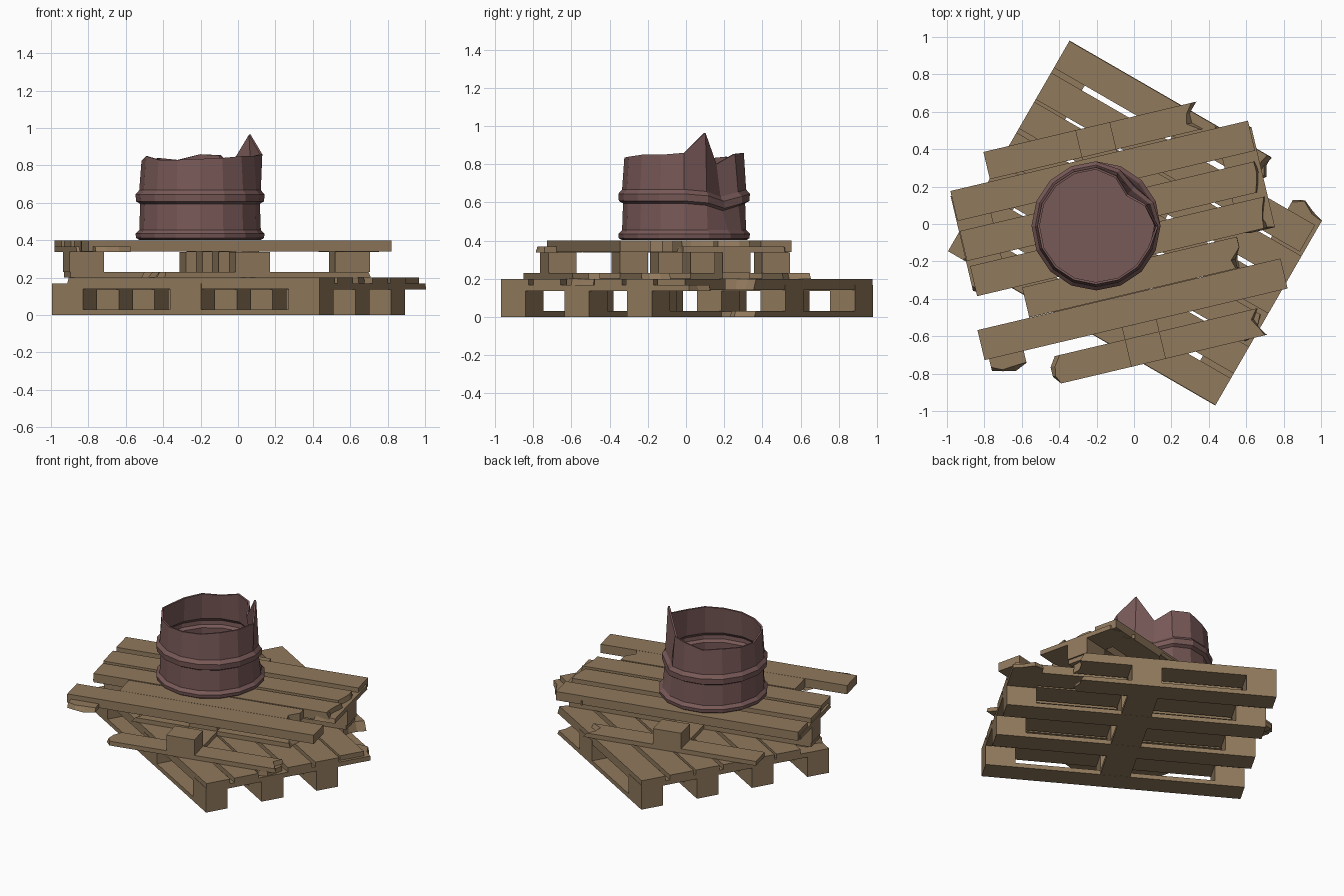
import bpy, bmesh, math, random
from mathutils import Matrix

if "Cube" in bpy.data.objects:
    bpy.data.objects.remove(bpy.data.objects["Cube"])
random.seed(4)


def material(name, col):
    m = bpy.data.materials.new(name)
    m.diffuse_color = (*col, 1)
    m.use_nodes = True
    m.node_tree.nodes["Principled BSDF"].inputs["Base Color"].default_value = m.diffuse_color
    return m


wood = material("weathered wood", (0.282, 0.192, 0.108))
rust = material("rusty red metal", (0.187, 0.100, 0.096))


def finish(bm, name, mat, frame=Matrix()):
    bmesh.ops.recalc_face_normals(bm, faces=bm.faces)
    me = bpy.data.meshes.new(name)
    bm.to_mesh(me)
    bm.free()
    me.materials.append(mat)
    ob = bpy.data.objects.new(name, me)
    ob.matrix_world = frame
    bpy.context.collection.objects.link(ob)
    return ob


def board(name, frame, a0, a1, c, w, z0, z1, broken="", across=False):
    """Board from a0 to a1, centred on c; ends in `broken` (L/R) are splintered."""
    def end(a, sign, jag):
        ts = (0, .3, .65, 1) if jag else (0, 1)
        return [(a - (sign * random.choice((0, .015, .03, .05)) if jag else 0),
                 c - w / 2 + t * w) for t in ts]
    pts = end(a1, 1, "R" in broken) + end(a0, -1, "L" in broken)[::-1]
    if across:
        pts = [(y, x) for x, y in pts]
    bm = bmesh.new()
    f = bm.faces.new([bm.verts.new((x, y, z0)) for x, y in pts])
    r = bmesh.ops.extrude_face_region(bm, geom=[f])
    i = 1 if across else 0
    for v in r["geom"]:
        if isinstance(v, bmesh.types.BMVert):
            v.co.z = z1
            # slant splintered ends a little
            if "R" in broken and v.co[i] > a1 - .1:
                v.co[i] -= random.uniform(0, .03)
            if "L" in broken and v.co[i] < a0 + .1:
                v.co[i] += random.uniform(0, .03)
    return finish(bm, name, wood, frame)


def pallet(name, frame, deck, stringers, runners, blocks):
    for i, (a, b, c, br) in enumerate(deck):
        board(f"{name}_deck_plank_{i}", frame, a, b, c, .165, .14, .2, br)
    for i, (a, b, c, br) in enumerate(stringers):
        board(f"{name}_stringer_{i}", frame, a, b, c, .19, .137, .168, br, True)
    for i, (a, b, c, br) in enumerate(runners):
        board(f"{name}_runner_{i}", frame, a, b, c, .15, 0, .03, br)
    board(f"{name}_cross_runner", frame, -.57, .57, 0, .19, 0.001, .029, "", True)
    for i, (u, v) in enumerate(blocks):
        board(f"{name}_block_{i}", frame, u - .095, u + .095, v, .15, .03, .138)


H = .825          # half pallet length
E = .73           # end block position
ROWS = (-.575, -.19, .19, .575)

# lower pallet: one corner broken away
lower = Matrix.Translation((.045, .005, 0)) @ Matrix.Rotation(math.radians(-30), 4, 'Z')
pallet("lower_pallet", lower,
       [(-H + .07, H, -.565, "L"), (-H, H, -.37, ""), (-H, H, -.19, "R"), (-H, H, 0, ""),
        (-H, H, .19, ""), (-H, H - .02, .37, ""), (-H, .44, .565, "R")],
       [(-.65, .65, -E, ""), (-.65, .65, 0, ""), (-.65, .54, E, "R")],
       [(-H, H, r, "") for r in ROWS[:3]] + [(-H, .45, ROWS[3], "R")],
       [(u, v) for v in ROWS for u in (-E, 0, E) if (u, v) != (E, ROWS[3])])

# upper pallet: outer deck planks and several blocks missing
upper = Matrix.Rotation(math.radians(13.3), 4, 'Z') @ Matrix.Translation((-.095, -.09, .2))
pallet("upper_pallet", upper,
       [(-.85, .815, -.352, ""), (-.565, .63, -.185, "R"),
        (-.81, .825, -.01, "R"), (-.82, .83, .185, "R"), (-.82, .815, .405, "")],
       [(-.53, -.28, -E, "LR"), (-.09, .46, -E, "L"), (-.45, .48, 0, "LR"),
        (-.1, .5, E, "LR")],
       [(-.53, .65, ROWS[0], "LR"), (-.5, .62, ROWS[1], "LR"), (-.82, .815, ROWS[2], ""),
        (-.6, .57, ROWS[3], "R")],
       [(0, v) for v in ROWS] + [(-E, .19), (E, .19)])

# drum: torn open top, rolled rims and a dent on the back right
N = 16
profile = [(.325, .402), (.342, .412), (.345, .435), (.325, .455), (.32, .595),
           (.342, .608), (.345, .645), (.325, .668)]
rim = [.86, .965, .80, .855, .86, .83, .84, .83, .825, .85, .83, .83, .835, .84, .85, .85]
bm = bmesh.new()


def ring(rs, zs):
    out = []
    for i in range(N):
        a = math.tau * i / N
        r, z = rs, zs or rim[i]
        if not zs and i == 0:
            r += .02                       # lip bent outward
        k = max(0, 1 - abs(math.degrees(a) - 46) / 32)
        r *= 1 - .24 * k * min(1, max(0, (z - .45) / .3))
        if .5 < z < .7:
            z -= .04 * k
        out.append(bm.verts.new((r * math.cos(a), r * math.sin(a), z)))
    return out


rows = [ring(r, z) for r, z in profile] + [ring(.313, None)]
for lo, hi in zip(rows, rows[1:]):
    for i in range(N):
        j = (i + 1) % N
        bm.faces.new((lo[i], lo[j], hi[j], hi[i]))
bm.faces.new(rows[0][::-1])
drum = finish(bm, "drum", rust, Matrix.Translation((-.203, -.01, 0)))
mod = drum.modifiers.new("thickness", 'SOLIDIFY')
mod.thickness = .012
mod.offset = -1
